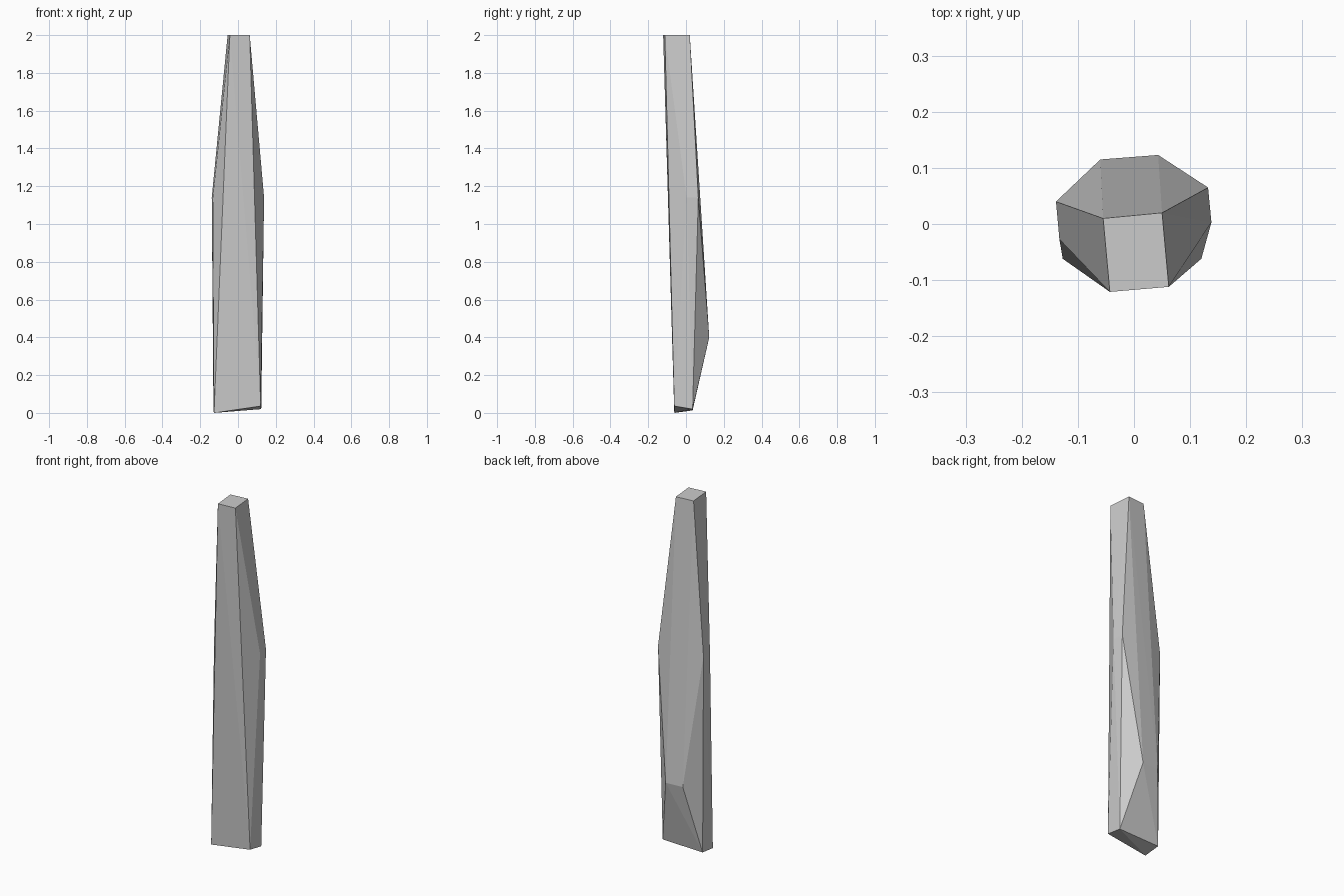
import bpy, bmesh

if "Cube" in bpy.data.objects:
    bpy.data.objects.remove(bpy.data.objects["Cube"])

# Faceted tapering shard: four small rings of corners wrapped in a convex skin
top_ring = [(-0.055, 0.01, 2.0), (0.05, 0.02, 2.0), (0.062, -0.112, 2.0), (-0.043, -0.121, 2.0)]
side_corners = [(-0.139, 0.04, 1.14), (-0.133, -0.027, 1.14), (0.132, 0.065, 1.14), (0.138, 0.003, 1.14)]
back_ridge = [(-0.06, 0.115, 0.4), (0.043, 0.123, 0.4)]
foot = [(-0.127, -0.062, 0.0), (0.12, -0.062, 0.036), (0.123, 0.035, 0.02), (-0.13, 0.035, 0.013)]

bm = bmesh.new()
for corner in top_ring + side_corners + back_ridge + foot:
    bm.verts.new(corner)
bmesh.ops.convex_hull(bm, input=bm.verts[:])
bmesh.ops.recalc_face_normals(bm, faces=bm.faces[:])

mesh = bpy.data.meshes.new("stone_shard")
bm.to_mesh(mesh)
bm.free()
shard = bpy.data.objects.new("stone_shard", mesh)
bpy.context.collection.objects.link(shard)
